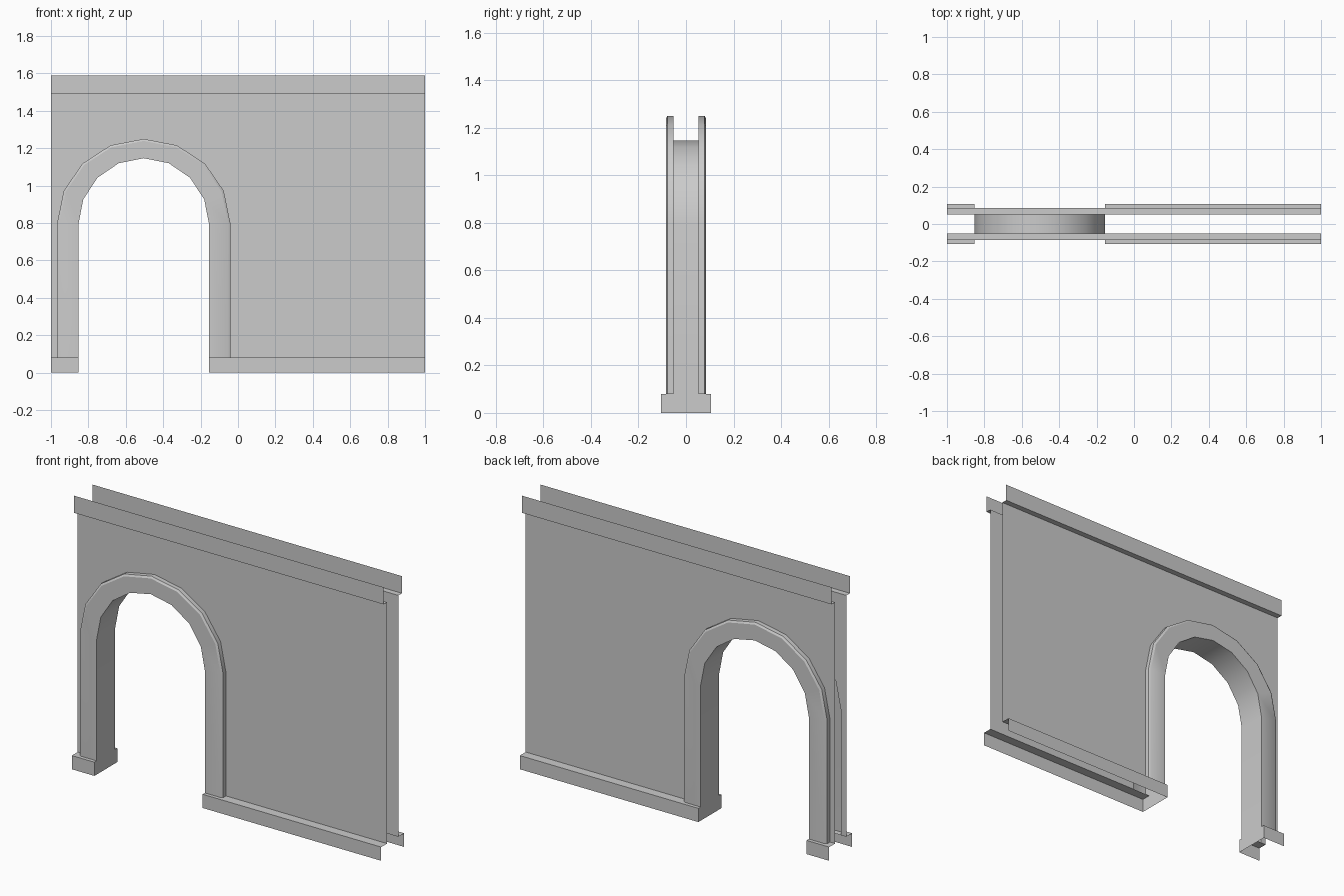
import bpy, bmesh
from math import sin, cos, pi

if "Cube" in bpy.data.objects:
    bpy.data.objects.remove(bpy.data.objects["Cube"])

BASE_Y, TRIM_Y, WALL_Y = 0.106, 0.085, 0.052     # half depths of the layers
BASE_Z, CORNICE_Z, TOP_Z = 0.08, 1.49, 1.59
ARCH_X, JAMB = -0.504, 0.35                      # arch centre and half opening
LEFT, RIGHT = ARCH_X - JAMB, ARCH_X + JAMB


def make(name, lofts=(), polygons=()):
    """One object from lofted rows of points and flat polygons."""
    bm = bmesh.new()
    for rows in lofts:
        grid = [[bm.verts.new(p) for p in row] for row in rows]
        for a, b in zip(grid, grid[1:]):
            for i in range(len(a) - 1):
                bm.faces.new((a[i], a[i + 1], b[i + 1], b[i]))
    for poly in polygons:
        bm.faces.new([bm.verts.new(p) for p in poly])
    mesh = bpy.data.meshes.new(name)
    bm.to_mesh(mesh)
    bm.free()
    obj = bpy.data.objects.new(name, mesh)
    bpy.context.collection.objects.link(obj)
    return obj


def arch(rx, rz, spring):
    """Arch outline in x, z from right foot over the crown to left foot."""
    arc = [(ARCH_X + rx * cos(pi * i / 8), spring + rz * sin(pi * i / 8))
           for i in range(9)]
    return [(ARCH_X + rx, BASE_Z)] + arc + [(ARCH_X - rx, BASE_Z)]


inner = arch(JAMB, 0.357, 0.79)
face = arch(0.451, 0.439, 0.80)
outer = arch(0.463, 0.45, 0.80)

# Front and back wall sheets with the arch notch
outline = ([(-1, BASE_Z)] + outer[::-1] +
           [(1, BASE_Z), (1, CORNICE_Z), (-1, CORNICE_Z)])
make("wall_front", polygons=[[(x, -WALL_Y, z) for x, z in outline]])
make("wall_back", polygons=[[(x, WALL_Y, z) for x, z in outline[::-1]]])

# Arch surround: bevelled moulding on both faces plus the passage lining
section = [(outer, -WALL_Y), (outer, -0.078), (face, -TRIM_Y), (inner, -TRIM_Y),
           (inner, TRIM_Y), (face, TRIM_Y), (outer, 0.078), (outer, WALL_Y)]
surround = make("arch_surround",
                [[[(x, y, z) for x, z in path] for path, y in section]])
bpy.context.view_layer.objects.active = surround
surround.select_set(True)
bpy.ops.object.shade_smooth_by_angle(angle=0.53)

# Base courses, wrapping through the opening, with ledges on top
for name, end, jamb, s in (("base_left", -1, LEFT, 1), ("base_right", 1, RIGHT, -1)):
    plan = [(end, -BASE_Y * s), (jamb, -BASE_Y * s),
            (jamb, BASE_Y * s), (end, BASE_Y * s)]
    skirt = [[(x, y, z) for x, y in plan] for z in (0, BASE_Z)]
    xs = sorted((end, jamb))
    ledges = [[[(x, y, BASE_Z) for x in xs] for y in pair]
              for pair in ((-BASE_Y, -WALL_Y), (WALL_Y, BASE_Y))]
    make(name, [skirt] + ledges)

# Cornice bands: underside and upright face on each side
for name, s in (("cornice_front", 1), ("cornice_back", -1)):
    make(name, [[[(x * s, -y * s, z) for x in (-1, 1)]
                 for y, z in ((WALL_Y, CORNICE_Z), (TRIM_Y, CORNICE_Z), (TRIM_Y, TOP_Z))]])
